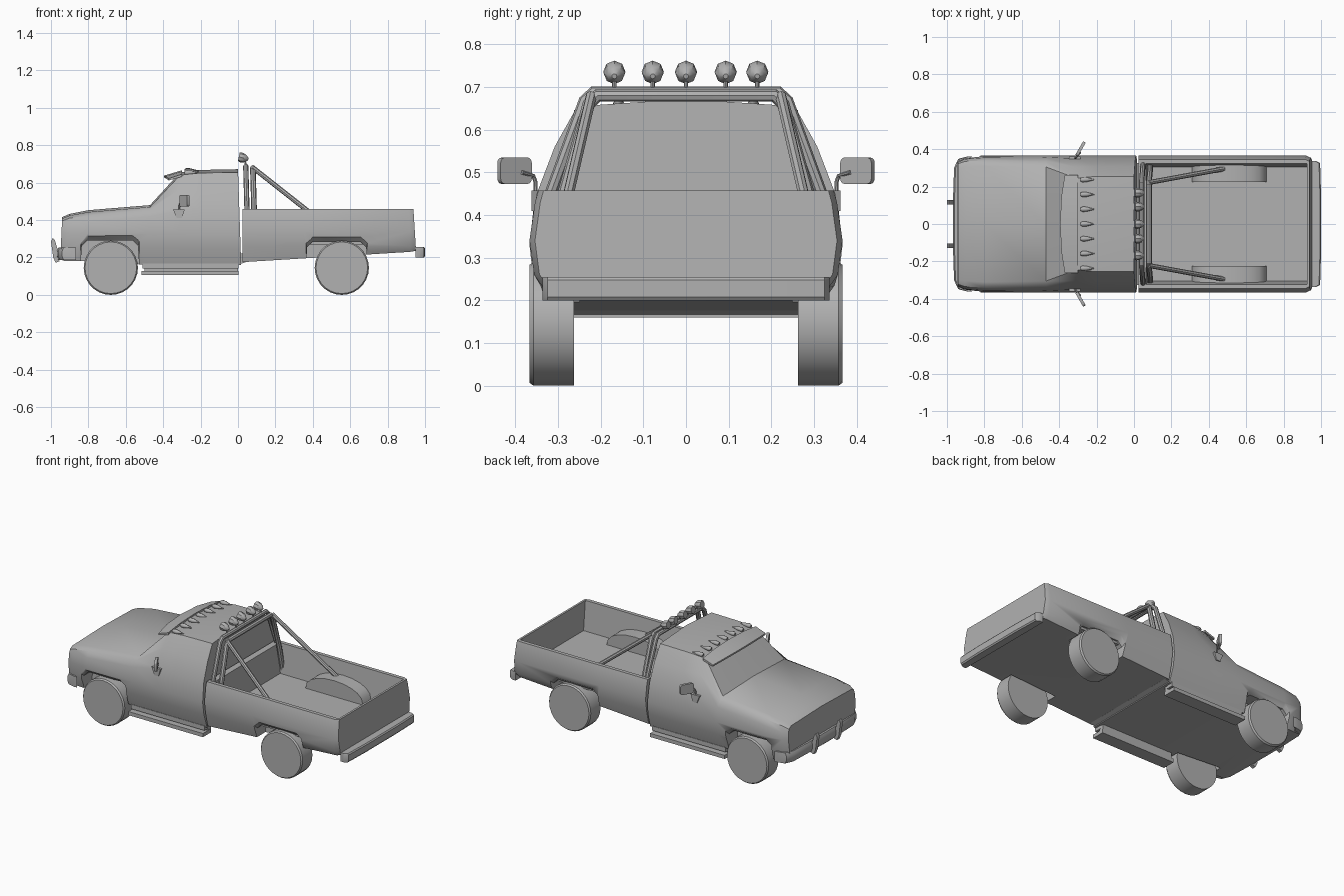
import bpy, bmesh, math
from mathutils import Vector

if "Cube" in bpy.data.objects:
    bpy.data.objects.remove(bpy.data.objects["Cube"])

grey = bpy.data.materials.new("dark_grey")
grey.diffuse_color = (0.44, 0.44, 0.44, 1)
grey.use_nodes = True
grey.node_tree.nodes["Principled BSDF"].inputs["Base Color"].default_value = grey.diffuse_color


def finish(ob, angle=35):
    if not ob.data.materials:
        ob.data.materials.append(grey)
    bpy.ops.object.select_all(action='DESELECT')
    ob.select_set(True)
    bpy.context.view_layer.objects.active = ob
    bpy.ops.object.shade_smooth_by_angle(angle=math.radians(angle))
    return ob


def loft(name, rings, angle=35):
    """Skin a list of equal-length closed rings and cap both ends."""
    bm = bmesh.new()
    vs = [[bm.verts.new(p) for p in r] for r in rings]
    n = len(rings[0])
    for a, b in zip(vs, vs[1:]):
        for i in range(n):
            bm.faces.new((a[i], a[(i + 1) % n], b[(i + 1) % n], b[i]))
    bm.faces.new(vs[0])
    bm.faces.new(vs[-1])
    bmesh.ops.recalc_face_normals(bm, faces=bm.faces)
    me = bpy.data.meshes.new(name)
    bm.to_mesh(me)
    bm.free()
    ob = bpy.data.objects.new(name, me)
    bpy.context.collection.objects.link(ob)
    return finish(ob, angle)


def prism(name, xz, y0, y1):
    return loft(name, [[(x, y, z) for x, z in xz] for y in (y0, y1)])


def box(name, x0, x1, y0, y1, z0, z1):
    return prism(name, [(x0, z0), (x1, z0), (x1, z1), (x0, z1)], y0, y1)


def tube(name, pts, r):
    cu = bpy.data.curves.new(name, 'CURVE')
    cu.dimensions = '3D'
    cu.bevel_depth, cu.bevel_resolution, cu.use_fill_caps = r, 2, True
    sp = cu.splines.new('POLY')
    sp.points.add(len(pts) - 1)
    for p, q in zip(sp.points, pts):
        p.co = (*q, 1)
    ob = bpy.data.objects.new(name, cu)
    bpy.context.collection.objects.link(ob)
    bpy.ops.object.select_all(action='DESELECT')
    ob.select_set(True)
    bpy.context.view_layer.objects.active = ob
    bpy.ops.object.convert(target='MESH')
    return finish(bpy.context.object)


def section(x_low, x_high, half):
    """Mirrored body cross-section; x leans from x_low to x_high with height."""
    z0, z1 = half[0][1], half[-1][1]
    full = half + [(-y, z) for y, z in half[-2:0:-1]]
    return [(x_low + (x_high - x_low) * (z - z0) / (z1 - z0), y, z) for y, z in full]


def cut(ob, cutter):
    m = ob.modifiers.new("cut", 'BOOLEAN')
    m.operation, m.solver, m.object = 'DIFFERENCE', 'EXACT', cutter
    bpy.context.view_layer.objects.active = ob
    bpy.ops.object.modifier_apply(modifier=m.name)
    bpy.data.objects.remove(cutter)


def cut_arches(ob, x0, x1, top):
    """Wheel arches whose upper lip rolls outward."""
    for s in (-1, 1):
        rings = []
        for y, up, out in ((0.25, 0, 0), (0.335, 0, 0), (0.375, 0.035, 0.012)):
            xz = [(x0 - out, 0.1), (x0 + 0.01 - out, top - 0.03 + up), (x0 + 0.04, top + up),
                  (x1 - 0.04, top + up), (x1 - 0.01 + out, top - 0.03 + up), (x1 + out, 0.1)]
            rings.append([(x, s * y, z) for x, z in xz])
        cut(ob, loft("arch_cutter", rings))
    finish(ob, 60)


# Cab with hood, windshield and roof
cab = loft("cab_body", [
    section(-0.95, -0.94, [(0, .19), (.305, .19), (.325, .25), (.332, .33), (.33, .37), (.322, .395), (.30, .408), (0, .416)]),
    section(-0.925, -0.90, [(0, .18), (.325, .18), (.345, .25), (.35, .33), (.347, .375), (.335, .41), (.305, .424), (0, .433)]),
    section(-0.80, -0.80, [(0, .18), (.33, .18), (.355, .25), (.363, .33), (.355, .39), (.34, .425), (.31, .443), (0, .453)]),
    section(-0.47, -0.47, [(0, .16), (.33, .16), (.358, .25), (.367, .33), (.357, .42), (.335, .455), (.305, .47), (0, .48)]),
    section(-0.31, -0.31, [(0, .16), (.33, .16), (.358, .25), (.367, .33), (.35, .45), (.305, .565), (.245, .64), (0, .655)]),
    section(-0.20, -0.20, [(0, .16), (.33, .16), (.358, .25), (.367, .33), (.35, .45), (.308, .56), (.255, .652), (0, .668)]),
    section(0.017, 0.0, [(0, .16), (.33, .16), (.358, .25), (.367, .33), (.35, .45), (.308, .56), (.255, .655), (0, .672)]),
])
cut_arches(cab, -0.845, -0.525, 0.292)


# Cargo bed
def bed_ring(xl, xh, zb, w):
    return section(xl, xh, [(0, zb), (.335 * w, zb), (.356 * w, .26), (.367 * w, .34),
                            (.354 * w, .43), (.346 * w, .458), (0, .4581)])


bed = loft("cargo_bed", [bed_ring(.024, .024, .175, 1), bed_ring(.35, .35, .195, 1),
                         bed_ring(.92, .915, .23, 1), bed_ring(.952, .938, .236, .965)])
cut(bed, loft("bed_cutter", [[(x0, -w, z), (x1, -w, z), (x1, w, z), (x0, w, z)]
                             for x0, x1, w, z in ((.08, .925, .305, .275), (.06, .925, .327, .5))]))
cut_arches(bed, 0.36, 0.695, 0.285)

# Underbody strip closing the gap between cab and bed
prism("underbody_joint", [(0, .1605), (.045, .176), (.045, .22), (0, .22)], -.325, .325)

# Inner wheel housings in the bed
for s in (-1, 1):
    arc = [(.51 + .2 * math.cos(math.pi * i / 10), .27 + .105 * math.sin(math.pi * i / 10) ** .8)
           for i in range(11)]
    prism("wheel_housing", arc, s * .225, s * .325)

# Wheels
for x in (-0.68, 0.555):
    for s in (-1, 1):
        loft("wheel", [[(x + r * math.cos(i * math.tau / 28), s * y, .145 + r * math.sin(i * math.tau / 28))
                        for i in range(28)]
                       for y, r in ((.262, .145), (.358, .145), (.367, .138))])

# Running boards
for s in (-1, 1):
    box("running_board_panel", -.50, 0, s * .27, s * .30, .125, .175)
    box("running_board_step", -.515, .003, s * .27, s * .352, .105, .128)
    box("running_board_sill", -.51, .003, s * .29, s * .335, .14, .168)

# Front bumper, wrapped round the corners, with upright guards
ends = [(.36, -.895, .03), (.348, -.94, .05), (.30, -.962, .05), (.12, -.968, .05)]
path = [(-y, x, d) for y, x, d in ends] + ends[::-1]
loft("front_bumper", [[(x + .008, y, .187), (x, y, .205), (x, y, .235), (x + .008, y, .253),
                       (x + d, y, .253), (x + d, y, .187)] for y, x, d in path])
for s in (-1, 1):
    prism("bumper_guard", [(-1, .285), (-.99, .305), (-.98, .295), (-.965, .245), (-.955, .18),
                           (-.975, .172), (-.988, .2)], s * .103, s * .128)

# Rear bumper, rounded at the ends
loft("rear_bumper", [[(.948, y, .2), (x - .006, y, .2), (x, y, .208), (x, y, .248),
                      (x - .006, y, .255), (.948, y, .255)]
                     for y, x in ((-.336, .975), (-.325, .995), (-.16, 1), (.16, 1), (.325, .995), (.336, .975))])

# Roll bar hoops and braces
for name, x, low, top, z, r in (("front_hoop", .042, .316, .232, .688, .014),
                                ("rear_hoop", .08, .285, .222, .68, .015)):
    k = (low - top) / (z - .455)
    foot = min(low + k * .155, .325)
    half = [(x + .006, foot, .28), (x + .006, low, .455), (x, top + .006, z - .02), (x, top - .015, z)]
    tube("roll_bar_" + name, [(a, -b, c) for a, b, c in half] + half[::-1], r)
for s in (-1, 1):
    tube("roll_bar_brace", [(.08, s * .222, .68), (.48, s * .295, .365)], .013)

# Lamps on the roll bar
for y in (-.168, -.078, 0, .093, .167):
    tube("lamp_stem", [(.042, y, .69), (.036, y, .725)], .005)
    rings = []
    for t, r in ((-.024, .022), (-.016, .026), (.0, .025), (.016, .017), (.027, .006)):
        rings.append([(.028 + t + .2 * r * math.sin(a), y + r * math.cos(a), .732 - .25 * t + r * math.sin(a))
                      for a in (i * math.tau / 8 for i in range(8))])
    loft("roll_bar_lamp", rings, 40)

# Sun visor above the windshield
loft("sun_visor", [[(xf, y, zf), (-.30, y, zr), (-.30, y, zr - .014), (xf, y, zf - .01)]
                   for y, xf, zf, zr in ((-.262, -.37, .622, .646), (-.15, -.388, .634, .66),
                                         (0, -.395, .638, .666), (.15, -.388, .634, .66),
                                         (.262, -.37, .622, .646))])

# Roof marker lights
for i in range(-3, 4):
    y = i * .079
    z = .664 - .2 * y * y
    loft("roof_marker_light", [[(x, y + r * math.cos(a), z + r * math.sin(a))
                                for a in (k * math.tau / 8 for k in range(8))]
                               for x, r in ((-.287, .008), (-.275, .014), (-.255, .013), (-.212, .002))], 50)

# Door mirrors
for s in (-1, 1):
    prism("mirror_bracket", [(-.347, .457), (-.285, .457), (-.30, .41), (-.328, .41)], s * .335, s * .362)
    tube("mirror_arm", [(-.315, s * .352, .445), (-.313, s * .353, .478), (-.308, s * .358, .492),
                        (-.285, s * .385, .5)], .005)
    outline = [(cx + .012 * math.cos(a), cz + .012 * math.sin(a))
               for cx, cz, q in ((.03, .019, 0), (-.03, .019, 1), (-.03, -.019, 2), (.03, -.019, 3))
               for a in (math.pi / 2 * (q + t / 3) for t in range(4))]
    m = prism("mirror", outline, -.008, .008)
    m.location = Vector((-.286, s * .402, .504))
    m.rotation_euler.z = s * math.radians(60)
